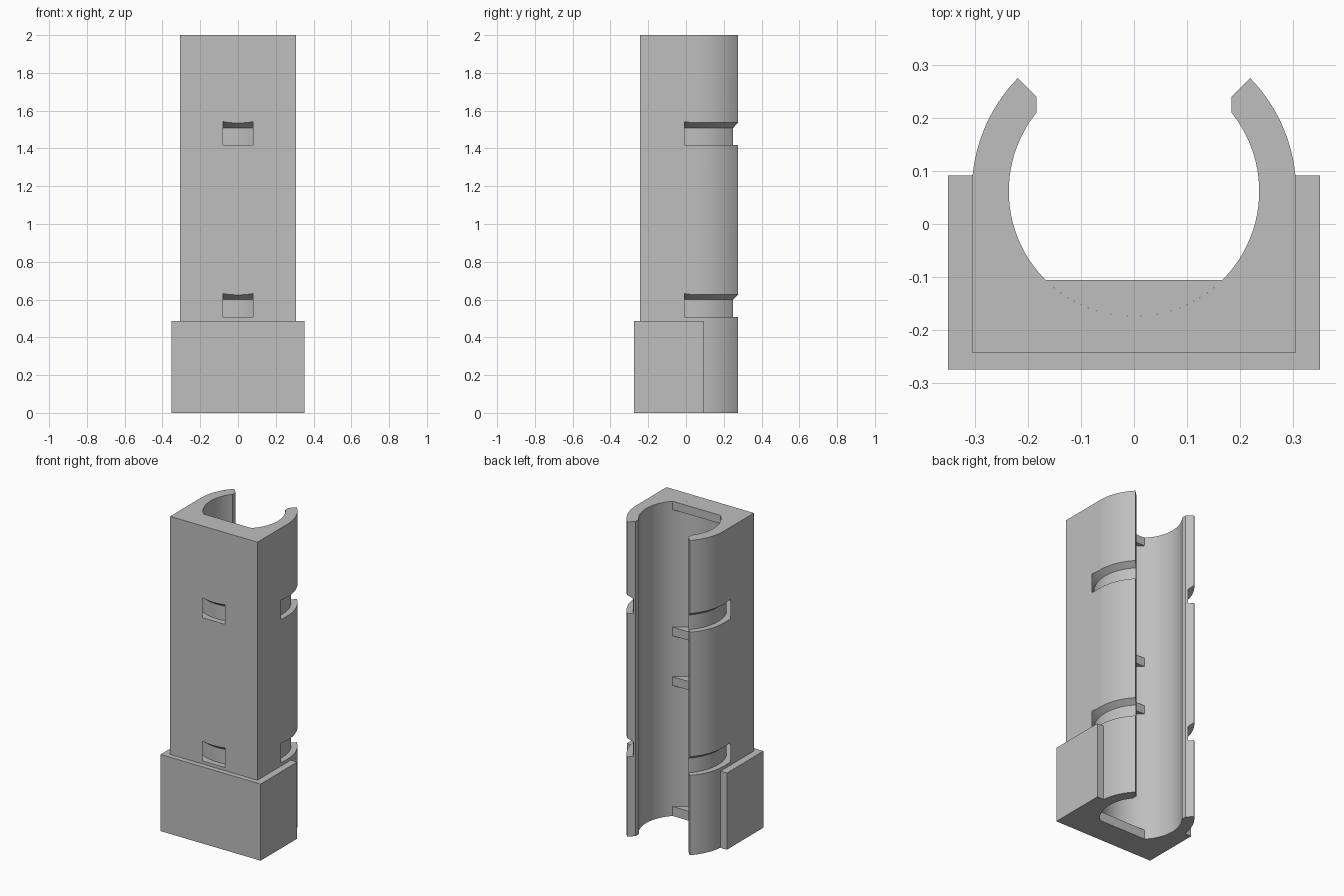
import bpy
import bmesh
from math import radians, cos, sin, tau

if "Cube" in bpy.data.objects:
    bpy.data.objects.remove(bpy.data.objects["Cube"], do_unlink=True)

CY = 0.062       # bore axis
BORE, WALL = 0.237, 0.307
FRONT = -0.243

grey = bpy.data.materials.new("plain grey")
grey.use_nodes = True
grey.diffuse_color = (0.52, 0.52, 0.52, 1)
grey.node_tree.nodes["Principled BSDF"].inputs["Base Color"].default_value = grey.diffuse_color


def finish(bm, name):
    bmesh.ops.recalc_face_normals(bm, faces=bm.faces)
    mesh = bpy.data.meshes.new(name)
    bm.to_mesh(mesh)
    bm.free()
    mesh.materials.append(grey)
    obj = bpy.data.objects.new(name, mesh)
    bpy.context.collection.objects.link(obj)
    return obj


def arc(radius, start, end, steps):
    angles = [radians(start + (end - start) * i / steps) for i in range(steps + 1)]
    return [(radius * cos(a), CY + radius * sin(a)) for a in angles]


def mirrored(points):
    return [(-x, y) for x, y in reversed(points)]


def extrude(name, outline, bottom, top):
    bm = bmesh.new()
    face = bm.faces.new([bm.verts.new((x, y, bottom)) for x, y in outline])
    result = bmesh.ops.extrude_face_region(bm, geom=[face])
    verts = [v for v in result["geom"] if isinstance(v, bmesh.types.BMVert)]
    bmesh.ops.translate(bm, verts=verts, vec=(0, 0, top - bottom))
    return finish(bm, name)


def ring(name, section, steps=96):
    bm = bmesh.new()
    loops = [[bm.verts.new((r * cos(tau * i / steps), CY + r * sin(tau * i / steps), z))
              for r, z in section] for i in range(steps)]
    n = len(section)
    for i in range(steps):
        a, b = loops[i], loops[(i + 1) % steps]
        for j in range(n):
            k = (j + 1) % n
            bm.faces.new((a[j], b[j], b[k], a[k]))
    return finish(bm, name)


# Open clip body: square front, round jaws, chamfered lips
right_outside = [(WALL, FRONT)] + arc(WALL, 0, 44.2, 16) + [(0.185, 0.241)]
bore = arc(BORE, 38.7, -218.7, 72)
body = extrude("clip_body", right_outside + bore + mirrored(right_outside), 0, 2)

# Strap channels running around the bore, with a sloping roof
for base in (0.507, 1.417):
    cutter = ring("channel_cutter", [(0.27, base), (0.315, base),
                                     (0.315, base + 0.125), (0.27, base + 0.092)])
    cutter.hide_render = True
    mod = body.modifiers.new("channel", "BOOLEAN")
    mod.operation = "DIFFERENCE"
    mod.solver = "EXACT"
    mod.object = cutter
    bpy.context.view_layer.objects.active = body
    bpy.ops.object.modifier_apply(modifier=mod.name)
    bpy.data.objects.remove(cutter, do_unlink=True)

# Collar around the foot of the body
inner = [(WALL, FRONT), (WALL, CY), (0.3055, 0.092)]
outer = [(0.352, -0.275), (0.352, 0.092)]
collar = extrude("foot_collar", outer + inner[::-1] + mirrored(inner)[::-1]
                 + mirrored(outer), 0, 0.487)

# Flat ribs across the front of the bore
for i, (bottom, top) in enumerate([(0, 0.06), (0.83, 0.885), (1.145, 1.2), (1.947, 2)]):
    extrude(f"bore_rib_{i + 1}", arc(BORE, -135, -45, 25), bottom, top)

# Smooth curved walls, keep edges crisp
bpy.ops.object.select_all(action="DESELECT")
body.select_set(True)
bpy.context.view_layer.objects.active = body
bpy.ops.object.shade_smooth_by_angle(angle=radians(25))
